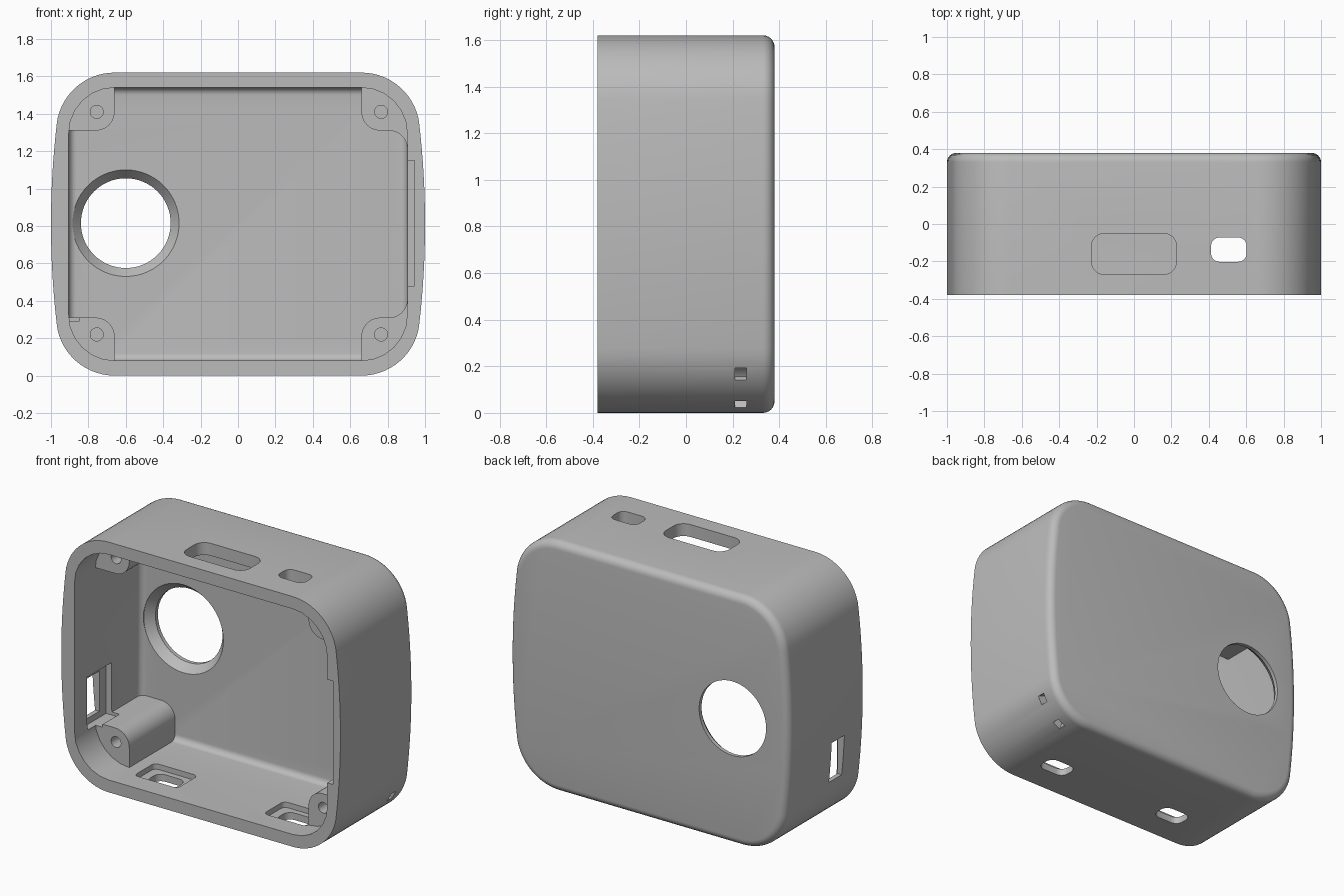
import bpy, bmesh
from math import sin, cos, pi, radians, asin

if "Cube" in bpy.data.objects:
    bpy.data.objects.remove(bpy.data.objects["Cube"])

MID = 0.81  # mid height of the case

grey = bpy.data.materials.new("case grey")
grey.use_nodes = True
colour = (0.5, 0.5, 0.5, 1)
grey.diffuse_color = colour
grey.node_tree.nodes["Principled BSDF"].inputs["Base Color"].default_value = colour


def loft(name, loops):
    """Closed solid through equal-length loops of 3D points."""
    bm = bmesh.new()
    rings = [[bm.verts.new(p) for p in loop] for loop in loops]
    n = len(rings[0])
    for a, b in zip(rings, rings[1:]):
        for i in range(n):
            bm.faces.new((a[i], a[(i + 1) % n], b[(i + 1) % n], b[i]))
    bm.faces.new(rings[0])
    bm.faces.new(rings[-1])
    bmesh.ops.recalc_face_normals(bm, faces=bm.faces)
    mesh = bpy.data.meshes.new(name)
    bm.to_mesh(mesh)
    bm.free()
    mesh.materials.append(grey)
    ob = bpy.data.objects.new(name, mesh)
    bpy.context.collection.objects.link(ob)
    return ob


def place(profile, axis, t):
    """Put a 2D profile on the plane at t along an axis."""
    if axis == "x":
        return [(t, u, v) for u, v in profile]
    if axis == "y":
        return [(u, t, v) for u, v in profile]
    return [(u, v, t) for u, v in profile]


def prism(name, profile, axis, a, b):
    return loft(name, [place(profile, axis, a), place(profile, axis, b)])


def arc(cx, cy, r, start, end, n=10):
    return [(cx + r * cos(radians(start + (end - start) * i / n)),
             cy + r * sin(radians(start + (end - start) * i / n))) for i in range(n + 1)]


def circle(cx, cy, r, n=48):
    return arc(cx, cy, r, 0, 360, n)[:-1]


def rounded(cx, cy, w, h, r):
    x, y = w / 2 - r, h / 2 - r
    pts = []
    for sx, sy, a in ((1, 1, 0), (-1, 1, 90), (-1, -1, 180), (1, -1, 270)):
        pts += arc(cx + sx * x, cy + sy * y, r, a, a + 90, 6)
    return pts


def box(cx, cy, w, h):
    return [(cx + sx * w / 2, cy + sy * h / 2) for sx, sy in ((-1, -1), (1, -1), (1, 1), (-1, 1))]


def cut(target, cutter):
    mod = target.modifiers.new("cut", "BOOLEAN")
    mod.operation, mod.solver, mod.object = "DIFFERENCE", "EXACT", cutter
    bpy.context.view_layer.objects.active = target
    bpy.ops.object.modifier_apply(modifier=mod.name)
    bpy.data.objects.remove(cutter)


def case_outline(inset):
    """Flat top and bottom, round corners, gently bulging sides."""
    r, bulge = 0.312, 4.65
    tilt = 6.6
    quarter = arc(1 - bulge, 0, bulge - inset, 0, tilt, 8)
    quarter += arc(0.66, MID - r, r - inset, tilt, 90, 14)[1:]
    right = [(x, -z) for x, z in reversed(quarter)] + quarter[1:]
    left = [(-x, -z) for x, z in right]
    return [(x, z + MID) for x, z in right + left]


def cavity_outline(inset):
    return rounded(0, MID, 1.81 - 2 * inset, 1.46 - 2 * inset, 0.245 - inset)


def filleted(name, outline, front, back, r):
    """Extrude along y with a rounded back edge."""
    loops = [place(outline(0), "y", front)]
    for i in range(7):
        a = pi / 2 * i / 6
        loops.append(place(outline(r * (1 - cos(a))), "y", back - r + r * sin(a)))
    return loft(name, loops)


case = filleted("camera_case_shell", case_outline, -0.38, 0.38, 0.05)
cavity = filleted("cavity", cavity_outline, -0.6, 0.30, 0.04)

# Corner posts are left standing when the cavity is cut
for side, front in ((-1, -0.17), (1, -0.22)):
    profile = [(0.66, 1.8)] + arc(0.76, 1.41, 0.1, 180, 270)
    if side > 0:
        profile += arc(0.806, 1.21, 0.1, 90, 0) + [(1.2, 1.21)]
    else:
        profile += [(1.2, 1.31)]
    profile.append((1.2, 1.8))
    for up in (1, -1):
        post = [(side * x, MID + up * (z - MID)) for x, z in profile]
        cut(cavity, prism("post", post, "y", front, 0.5))
cut(case, cavity)

# Blind screw holes in the posts
for x, front in ((-0.755, -0.17), (0.765, -0.22)):
    for z in (0.22, 1.41):
        cut(case, prism("screw_hole", circle(x, z, 0.035, 24), "y", front - 0.05, front + 0.25))

# Lens opening, flared towards the inside
lens = [(0.26, 0.285), (0.30, 0.285), (0.355, 0.24), (0.5, 0.24)]
cut(case, loft("lens_hole", [place(circle(-0.6, 0.815, r, 64), "y", y) for y, r in lens]))

# Button slots in the top, and slots with inner recesses in the bottom
cut(case, prism("large_top_slot", rounded(0, -0.16, 0.455, 0.22, 0.07), "z", 1.45, 1.7))
cut(case, prism("small_top_slot", rounded(0.507, -0.137, 0.19, 0.13, 0.045), "z", 1.45, 1.7))
for x in (-0.42, 0.507):
    cut(case, prism("bottom_slot", rounded(x, -0.137, 0.2, 0.135, 0.05), "z", -0.1, 0.15))
    cut(case, prism("bottom_recess", rounded(x, -0.137, 0.31, 0.21, 0.03), "z", 0.045, 0.12))

# Side port with its inner recess
cut(case, prism("side_port", box(-0.135, 0.46, 0.13, 0.26), "x", -1.1, -0.85))
cut(case, prism("side_recess", box(-0.125, 0.46, 0.25, 0.34), "x", -0.945, -0.85))

# Shallow notch inside the opposite wall, open to the front
cut(case, prism("wall_notch", box(0.87, 0.815, 0.15, 0.67), "y", -0.5, -0.2))

# Strap tunnel around the lower corner
tunnel = arc(0.88, 0.091, 0.122, 0, 270, 24) + arc(0.88, 0.091, 0.066, 270, 0, 24)
cut(case, prism("strap_tunnel", tunnel, "y", 0.21, 0.26))

bpy.ops.object.select_all(action="DESELECT")
case.select_set(True)
bpy.context.view_layer.objects.active = case
bpy.ops.object.shade_smooth_by_angle(angle=radians(30))
